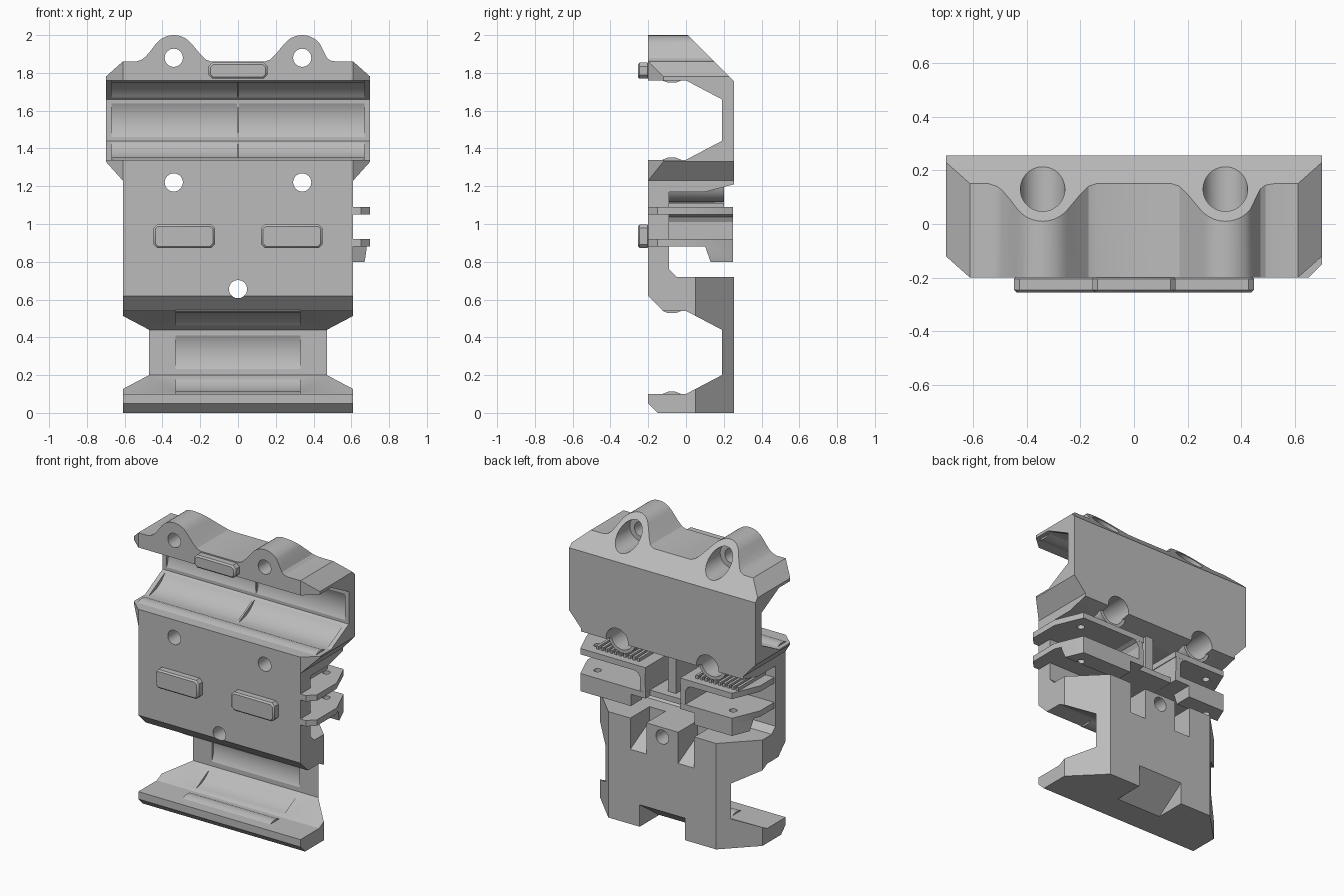
import bpy, bmesh, math
from mathutils import Matrix, Vector

old = bpy.data.objects.get("Cube")
if old:
    bpy.data.objects.remove(old, do_unlink=True)

grey = bpy.data.materials.new("plain_grey")
grey.use_nodes = True
grey.diffuse_color = (0.5, 0.5, 0.5, 1)
grey.node_tree.nodes["Principled BSDF"].inputs["Base Color"].default_value = (0.5, 0.5, 0.5, 1)


def make(name, bm):
    bmesh.ops.recalc_face_normals(bm, faces=bm.faces)
    mesh = bpy.data.meshes.new(name)
    bm.to_mesh(mesh)
    bm.free()
    obj = bpy.data.objects.new(name, mesh)
    mesh.materials.append(grey)
    bpy.context.collection.objects.link(obj)
    return obj


def prism(name, axis, profile, lo, hi):
    """Extrude a closed 2D profile along an axis; the profile uses the other two axes in order."""
    i = "xyz".index(axis)
    bm = bmesh.new()
    verts = []
    for p in profile:
        co = list(p)
        co.insert(i, lo)
        verts.append(bm.verts.new(co))
    face = bm.faces.new(verts)
    new = bmesh.ops.extrude_face_region(bm, geom=[face])["geom"]
    step = Vector([hi - lo if k == i else 0 for k in range(3)])
    bmesh.ops.translate(bm, vec=step, verts=[g for g in new if isinstance(g, bmesh.types.BMVert)])
    return make(name, bm)


def box(name, x, y, z):
    return prism(name, "z", [(x[0], y[0]), (x[1], y[0]), (x[1], y[1]), (x[0], y[1])], *z)


def rod(name, axis, centre, radius, segments=40):
    """Cylinder along an axis; centre holds (lo, hi) in the place of that axis."""
    i = "xyz".index(axis)
    lo, hi = centre[i]
    mid = [(lo + hi) / 2 if k == i else c for k, c in enumerate(centre)]
    turn = Vector((0, 0, 1)).rotation_difference(Vector([k == i for k in range(3)])).to_matrix().to_4x4()
    bm = bmesh.new()
    bmesh.ops.create_cone(bm, cap_ends=True, segments=segments, radius1=radius, radius2=radius,
                          depth=hi - lo, matrix=Matrix.Translation(mid) @ turn)
    return make(name, bm)


def combine(obj, operation, others):
    """Apply booleans and remove the helper objects."""
    for other in others:
        mod = obj.modifiers.new("cut", "BOOLEAN")
        mod.operation, mod.solver, mod.object = operation, "EXACT", other
    bpy.context.view_layer.update()
    graph = bpy.context.evaluated_depsgraph_get()
    mesh = bpy.data.meshes.new_from_object(obj.evaluated_get(graph))
    obj.modifiers.clear()
    obj.data = mesh
    for other in others:
        bpy.data.objects.remove(other, do_unlink=True)


def channel(z):
    """Side profile of the rod channel around height z."""
    return [(-0.3, z - 0.21), (0, z - 0.21), (0.19, z - 0.11), (0.19, z + 0.11), (0, z + 0.21), (-0.3, z + 0.21)]


# Upper block: humped front outline, cut to its side and top outlines
def hump_side(outer):
    arc = [(0.34 + 0.12 * math.cos(math.radians(a)), 1.88 + 0.12 * math.sin(math.radians(a)))
           for a in range(140, 30, -10)]
    return [(0.14, 1.86), (0.17, 1.87), (0.2, 1.9)] + arc + outer + [
        (0.61, 1.86), (0.7, 1.78), (0.7, 1.33), (0.61, 1.23), (0.61, 1.17)]


right = hump_side([(0.455, 1.91), (0.47, 1.88), (0.49, 1.865), (0.52, 1.86)])
left = hump_side([(0.46, 1.92), (0.49, 1.885), (0.51, 1.87), (0.54, 1.86)])
body = prism("carriage_body", "y", right + [(-x, z) for x, z in reversed(left)], -0.2, 0.255)
side = prism("side_limit", "x", [(-0.2, 2.05), (-0.04, 2.05), (0.255, 1.755), (0.255, 1.21),
                                 (0.1, 1.17), (-0.2, 1.17)], -1, 1)
plan = prism("plan_limit", "z", [(-0.7, 0.255), (0.7, 0.255), (0.7, -0.12), (0.61, -0.2),
                                 (-0.61, -0.2), (-0.7, -0.12)], 1, 2.1)
combine(body, "INTERSECT", [side, plan])

# Front wall and lower block with bevelled back corners
lower = prism("lower_block", "x", [
    (-0.2, 1.2), (-0.2, 0.62), (-0.12, 0.54), (0, 0.54), (0.19, 0.44), (0.19, 0.2), (0, 0.1), (-0.2, 0.1),
    (-0.2, 0.05), (-0.15, 0), (0.255, 0), (0.255, 0.72), (-0.05, 0.72), (-0.09, 0.76), (-0.09, 1.2)], -0.61, 0.61)
plan = prism("plan_limit", "z", [(-0.7, -0.3), (0.7, -0.3), (0.61, 0.05), (0.405, 0.256),
                                 (-0.405, 0.256), (-0.61, 0.05)], -0.1, 1.3)
plan.data.vertices.foreach_set("co", [c for v in plan.data.vertices for c in
                                      (v.co.x if v.co.y > -0.1 else math.copysign(0.61, v.co.x), v.co.y, v.co.z)])
combine(lower, "INTERSECT", [plan])
bosses = [rod("screw_boss", "y", (s * 0.34, (-0.15, 0.2), 1.22), 0.105) for s in (-1, 1)]
combine(body, "UNION", [lower] + bosses)

# Rod channels, bearing pockets, screw holes and back notches
cuts = [prism("rod_channel", "x", channel(1.55), -1, 1),
        rod("pocket", "x", ((-0.67, -0.006), 0, 1.55), 0.21, 64),
        rod("pocket", "x", ((0.006, 0.67), 0, 1.55), 0.21, 64),
        rod("pocket", "x", ((-0.33, 0.33), 0, 0.32), 0.21, 64),
        rod("hole", "y", (0, (-0.4, 0.4), 0.655), 0.048),
        prism("wedge", "x", [(0.27, -0.01), (0.27, 0.16), (0.03, -0.01)], -0.17, 0.17)]
for s in (-1, 1):
    for z in (1.22, 1.88):
        cuts.append(rod("hole", "y", (s * 0.34, (-0.4, 0.4), z), 0.048))
        cuts.append(rod("counterbore", "y", (s * 0.34, (0.0, 0.4), z), 0.083))
    x = sorted((s * 0.12, s * 0.24))
    cuts.append(prism("notch", "x", [(0.27, 0.5), (0.05, 0.62), (0.05, 0.75), (0.27, 0.75)], *x))
combine(body, "DIFFERENCE", cuts)
parts = [body]

# Snap ridges on the channel lips
for z, sign, half in ((1.76, -1, 0.67), (1.34, 1, 0.67), (0.54, -1, 0.33), (0.1, 1, 0.33)):
    parts.append(prism("snap_ridge", "x", [(-0.125, z - sign * 0.01), (-0.125, z), (-0.095, z + sign * 0.012),
                                           (-0.055, z + sign * 0.012), (-0.025, z), (-0.025, z - sign * 0.01)],
                       -half, half))

# Belt arms: two shelves each side, inner wall, thick lower lip and belt teeth
for s, end in ((1, 0.7), (-1, 0.6)):
    outline = [(0.13, -0.15), (end - 0.1, -0.15), (end - 0.1, -0.2), (end - 0.05, -0.2), (end, -0.15),
               (end, 0.06), (end - 0.08, 0.25), (0.13, 0.25)]
    if s < 0:
        outline = [p for p in outline if p[1] > -0.2]
    outline = [(s * x, y) for x, y in outline]
    hole = (s * (end - 0.14), 0.15)
    arms = [prism("upper_belt_arm", "z", outline, 1.05, 1.09),
            prism("lower_belt_arm", "z", outline, 0.88, 0.92)]
    lip_x = sorted((s * 0.24, s * (end - 0.02)))
    lip = prism("belt_arm_lip", "x", [(0.1, 0.885), (0.13, 0.8), (0.25, 0.8), (0.25, 0.885)], *lip_x)
    trim = prism("lip_trim", "z", outline, 0.7, 1)
    combine(lip, "INTERSECT", [trim])
    arms.append(lip)
    for arm in arms:
        combine(arm, "DIFFERENCE", [rod("pin_hole", "z", (*hole, (0.6, 1.3)), 0.024, 20)])
    parts += arms
    parts.append(prism("belt_arm_wall", "y", [(s * 0.13, 0.88), (s * 0.17, 0.88), (s * 0.17, 1.01),
                                              (s * 0.185, 1.038), (s * 0.215, 1.052), (s * 0.215, 1.09),
                                              (s * 0.16, 1.085), (s * 0.135, 1.06)], -0.12, 0.249))
    for i in range(10):
        x = s * (0.22 + i * 0.034)
        parts.append(box("belt_tooth", (x - 0.009, x + 0.009), (-0.1, 0.2), (1.08, 1.112)))

# Centre bridge and post between the arms
parts.append(box("centre_bridge", (-0.14, 0.14), (-0.15, 0.2), (0.881, 0.919)))
parts.append(box("centre_post", (-0.03, 0.03), (-0.15, 0.15), (0.89, 1.19)))

# Raised pads on the front
for x, z, half in ((0, 1.812, 0.155), (-0.285, 0.935, 0.162), (0.285, 0.935, 0.162)):
    h, c = 0.043 if x == 0 else 0.063, 0.02
    pad = prism("front_pad", "y", [(x - half + c, z - h), (x + half - c, z - h), (x + half, z - h + c),
                                   (x + half, z + h - c), (x + half - c, z + h), (x - half + c, z + h),
                                   (x - half, z + h - c), (x - half, z - h + c)], -0.255, -0.195)
    bevel = pad.modifiers.new("bevel", "BEVEL")
    bevel.width, bevel.segments, bevel.limit_method = 0.01, 1, "ANGLE"
    bevel.angle_limit = math.radians(60)
    parts.append(pad)

# Smooth the round surfaces and keep sharp edges
bpy.ops.object.select_all(action="DESELECT")
for part in parts:
    part.select_set(True)
bpy.context.view_layer.objects.active = body
bpy.ops.object.shade_smooth_by_angle(angle=math.radians(25))
